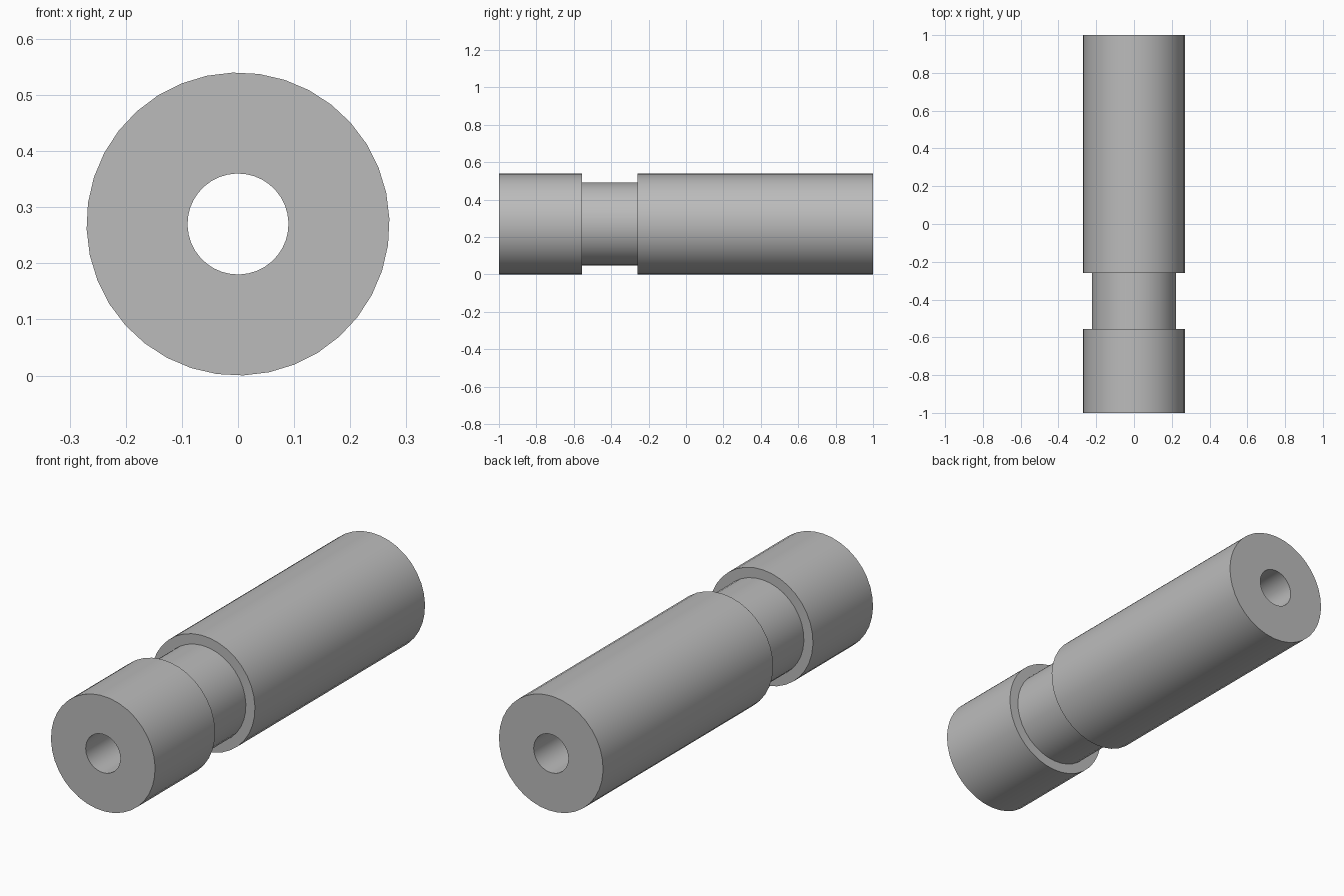
import bpy, bmesh, math

cube = bpy.data.objects.get("Cube")
if cube:
    bpy.data.objects.remove(cube, do_unlink=True)

SIDES = 36
RADIUS, GROOVE_RADIUS, BORE_RADIUS = 0.27, 0.223, 0.09
GROOVE_FRONT, GROOVE_BACK = -0.555, -0.26

# Plain grey metal
grey = bpy.data.materials.new("grey_metal")
grey.use_nodes = True
colour = (0.5, 0.5, 0.5, 1)
grey.diffuse_color = colour
grey.node_tree.nodes["Principled BSDF"].inputs["Base Color"].default_value = colour

# Closed half section (radius, y): grooved outside, straight through bore
section = [
    (BORE_RADIUS, -1), (RADIUS, -1),
    (RADIUS, GROOVE_FRONT), (GROOVE_RADIUS, GROOVE_FRONT),
    (GROOVE_RADIUS, GROOVE_BACK), (RADIUS, GROOVE_BACK),
    (RADIUS, 1), (BORE_RADIUS, 1),
]


def ring(bm, radius, y):
    angles = [math.radians(2) + math.tau * i / SIDES for i in range(SIDES)]
    return [bm.verts.new((radius * math.cos(a), y, RADIUS + radius * math.sin(a)))
            for a in angles]


# Grooved sleeve, revolved around the y axis
bm = bmesh.new()
rings = [ring(bm, r, y) for r, y in section]
for k, a in enumerate(rings):
    b = rings[(k + 1) % len(rings)]
    for i in range(SIDES):
        j = (i + 1) % SIDES
        bm.faces.new((a[i], a[j], b[j], b[i]))
bmesh.ops.recalc_face_normals(bm, faces=bm.faces)

mesh = bpy.data.meshes.new("grooved_sleeve")
bm.to_mesh(mesh)
bm.free()
mesh.materials.append(grey)
sleeve = bpy.data.objects.new("grooved_sleeve", mesh)
bpy.context.collection.objects.link(sleeve)

# Smooth round walls, crisp shoulders and ends
bpy.ops.object.select_all(action="DESELECT")
sleeve.select_set(True)
bpy.context.view_layer.objects.active = sleeve
bpy.ops.object.shade_smooth_by_angle(angle=math.radians(30))
